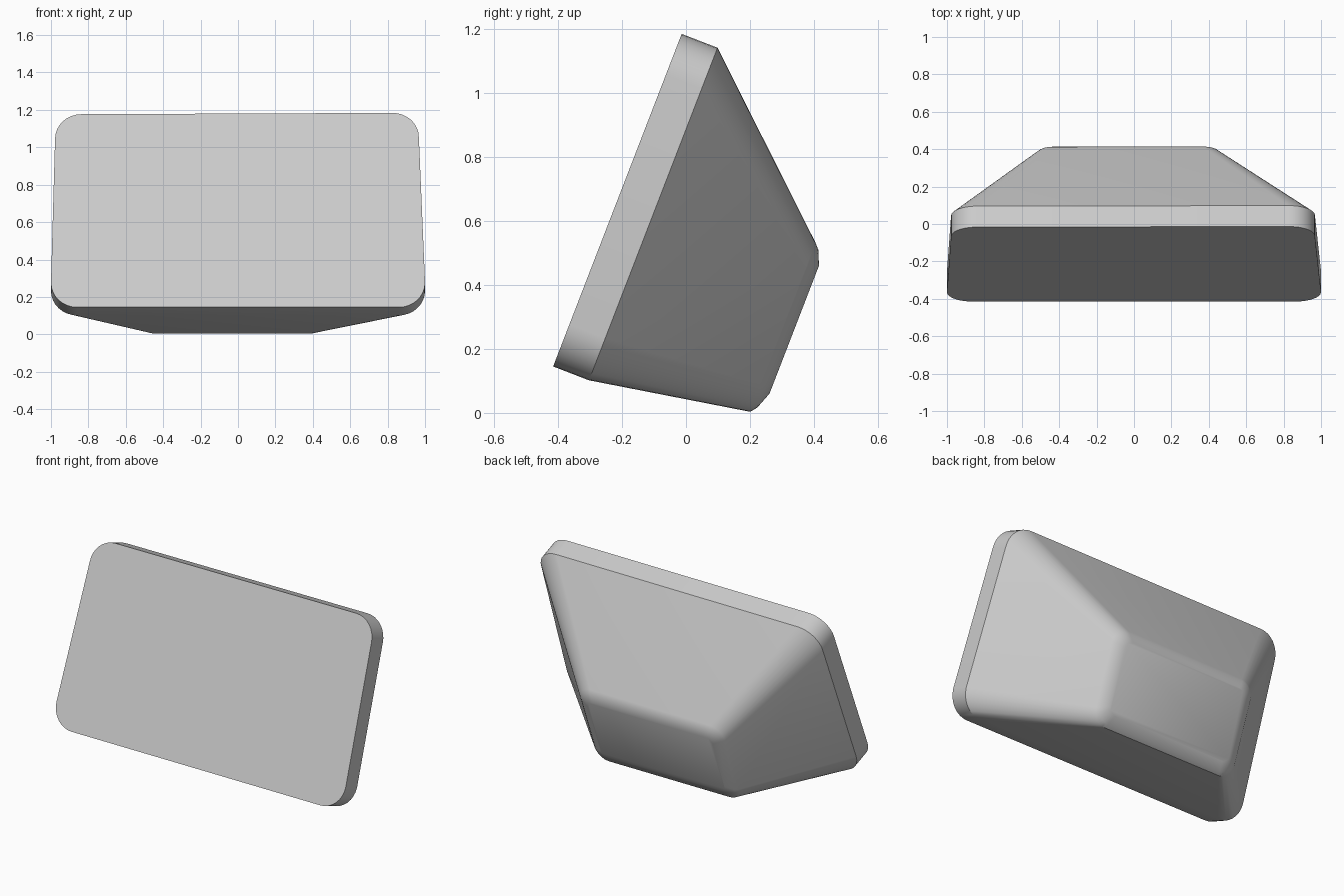
import bpy, bmesh, math
from mathutils import Vector

if "Cube" in bpy.data.objects:
    bpy.data.objects.remove(bpy.data.objects["Cube"])

SEG = 8  # facets per rounded corner
ORIGIN = Vector((0, -0.415, 0.145))       # lower front edge of the slanted panel
UP = Vector((0, 0.3605, 0.9328))          # direction up the panel
BACK = Vector((0, 0.9328, -0.3605))       # direction into the panel


def rounded_ring(bm, depth, low, high, bottom, top, radius):
    """Rounded trapezoid: v range low..high, bottom/top are (left, right) x."""
    corners = [(bottom[1] - radius, low + radius, -90),
               (top[1] - radius, high - radius, 0),
               (top[0] + radius, high - radius, 90),
               (bottom[0] + radius, low + radius, 180)]
    ring = []
    for cx, cv, start in corners:
        for i in range(SEG + 1):
            a = math.radians(start + 90 * i / SEG)
            x = cx + radius * math.cos(a)
            v = cv + radius * math.sin(a)
            v += 0.004 * x * v            # slight roll of the top edge
            ring.append(bm.verts.new(ORIGIN + UP * v + BACK * depth + Vector((x, 0, 0))))
    return ring


def loft(name, sections):
    bm = bmesh.new()
    rings = [rounded_ring(bm, *s) for s in sections]
    n = len(rings[0])
    for a, b in zip(rings, rings[1:]):
        for i in range(n):
            j = (i + 1) % n
            bm.faces.new((a[i], a[j], b[j], b[i]))
    bm.faces.new(rings[0])
    bm.faces.new(rings[-1])
    bmesh.ops.recalc_face_normals(bm, faces=bm.faces)
    mesh = bpy.data.meshes.new(name)
    bm.to_mesh(mesh)
    bm.free()
    obj = bpy.data.objects.new(name, mesh)
    bpy.context.collection.objects.link(obj)
    bpy.context.view_layer.objects.active = obj
    obj.select_set(True)
    bpy.ops.object.shade_smooth_by_angle(angle=math.radians(30))
    return obj


# Straight-sided front slab, tapered rear, then a softened rear panel
front_bottom, front_top = (-1.0, 1.0), (-0.978, 0.967)
loft("tapered_housing", [
    (0.00, 0.0, 1.11, front_bottom, front_top, 0.14),
    (0.12, 0.0, 1.11, front_bottom, front_top, 0.14),
    (0.625, 0.090, 0.655, (-0.53, 0.47), (-0.53, 0.47), 0.09),
    (0.641, 0.110, 0.638, (-0.51, 0.45), (-0.51, 0.45), 0.075),
    (0.661, 0.165, 0.592, (-0.46, 0.40), (-0.46, 0.40), 0.045),
])
